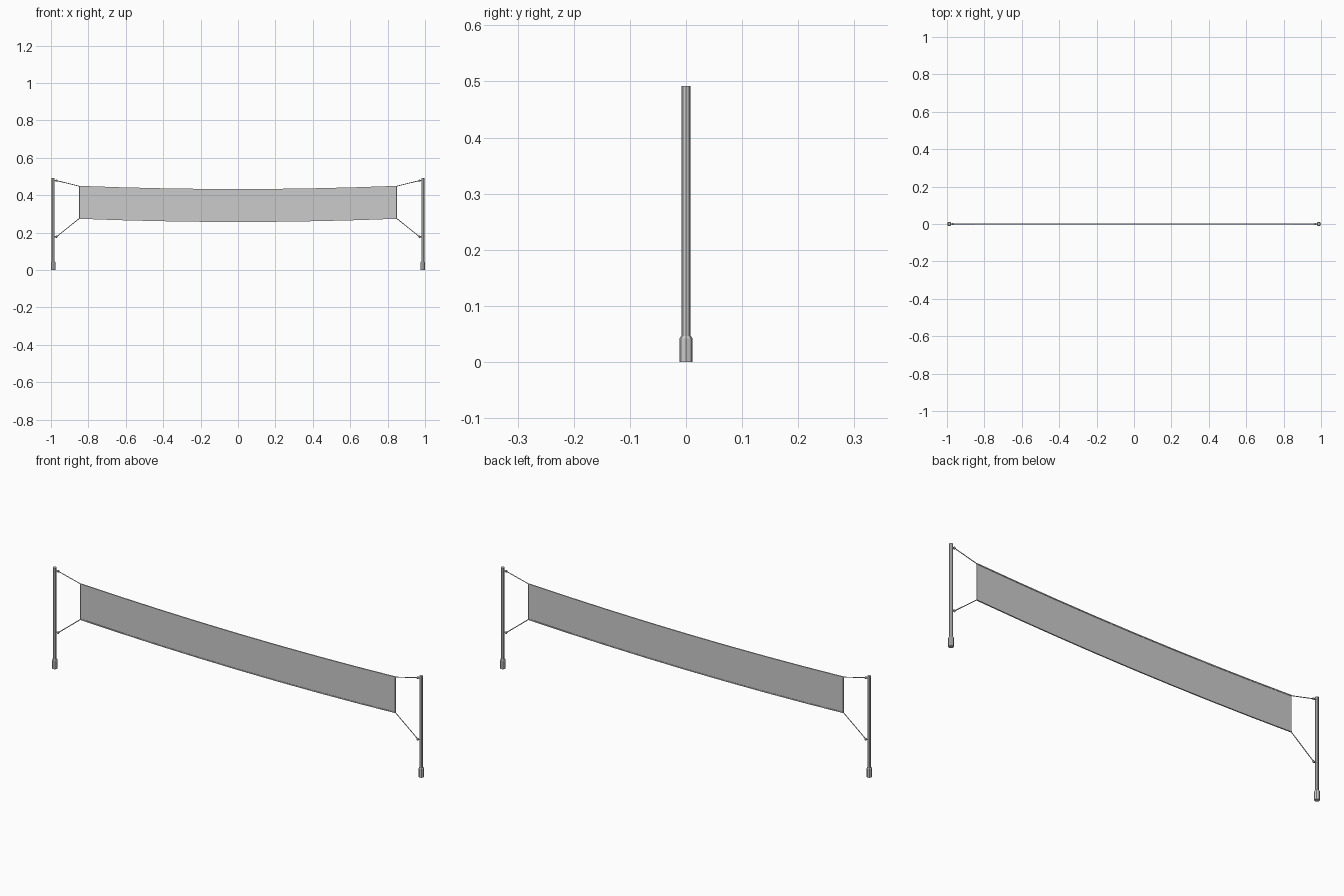
import bpy, bmesh, math
from mathutils import Vector

if "Cube" in bpy.data.objects:
    bpy.data.objects.remove(bpy.data.objects["Cube"])

HALF, H_TOP, H_BOT, SAG = 0.85, 0.449, 0.275, 0.017
SEG = 8


def finish(name, bm):
    bmesh.ops.recalc_face_normals(bm, faces=bm.faces)
    me = bpy.data.meshes.new(name)
    bm.to_mesh(me)
    bm.free()
    ob = bpy.data.objects.new(name, me)
    bpy.context.collection.objects.link(ob)
    return ob


def lathe(name, x, profile, sides=8):
    # capped round part turned from (radius, z) pairs
    bm = bmesh.new()
    rings = [[bm.verts.new((x + r * math.cos(2 * math.pi * i / sides),
                            r * math.sin(2 * math.pi * i / sides), z))
              for i in range(sides)] for r, z in profile]
    for a, b in zip(rings, rings[1:]):
        for i in range(sides):
            j = (i + 1) % sides
            bm.faces.new((a[i], a[j], b[j], b[i]))
    bm.faces.new(rings[0])
    bm.faces.new(rings[-1])
    return finish(name, bm)


def rod(name, p, q, r, sides=6):
    p, q = Vector(p), Vector(q)
    bm = bmesh.new()
    bmesh.ops.create_cone(bm, cap_ends=True, segments=sides, radius1=r,
                          radius2=r, depth=(q - p).length)
    ob = finish(name, bm)
    ob.location = (p + q) / 2
    ob.rotation_euler = (q - p).to_track_quat('Z', 'Y').to_euler()
    return ob


def sagging_strip(name, z0, z1, t):
    # box section swept along the sagging curve of the net
    bm = bmesh.new()
    rings = []
    for i in range(SEG + 1):
        x = HALF * (2 * i / SEG - 1)
        d = -SAG * (1 - (x / HALF) ** 2)
        rings.append([bm.verts.new((x, y, z + d)) for y, z in
                      ((-t, z0), (t, z0), (t, z1), (-t, z1))])
    for a, b in zip(rings, rings[1:]):
        for i in range(4):
            j = (i + 1) % 4
            bm.faces.new((a[i], a[j], b[j], b[i]))
    bm.faces.new(rings[0])
    bm.faces.new(rings[-1])
    return finish(name, bm)


# net sheet with edge bands
sagging_strip("net", H_BOT, H_TOP, 0.0012)
sagging_strip("top_band", H_TOP - 0.004, H_TOP + 0.001, 0.003)
sagging_strip("bottom_band", H_BOT - 0.001, H_BOT + 0.004, 0.003)

for side, s in (("left", -1), ("right", 1)):
    # post and ground sleeve
    px = s * 0.988
    lathe(side + "_post", px, [(0.008, 0.03), (0.008, 0.492)])
    lathe(side + "_sleeve", px, [(0.012, 0), (0.012, 0.042), (0.009, 0.046)])
    # stiffening rod at the net end
    rod(side + "_net_rod", (s * 0.848, 0, H_BOT), (s * 0.848, 0, H_TOP), 0.0025)
    # hooks and tie cords
    for label, zn, zp in (("upper", H_TOP - 0.001, 0.478), ("lower", H_BOT + 0.001, 0.178)):
        hook = (s * 0.970, 0, zp)
        rod(f"{side}_{label}_hook", px_pt := (px, 0, zp), hook, 0.003)
        bm = bmesh.new()
        bmesh.ops.create_uvsphere(bm, u_segments=8, v_segments=6, radius=0.006)
        finish(f"{side}_{label}_knob", bm).location = hook
        rod(f"{side}_{label}_cord", (s * 0.848, 0, zn), hook, 0.002)
